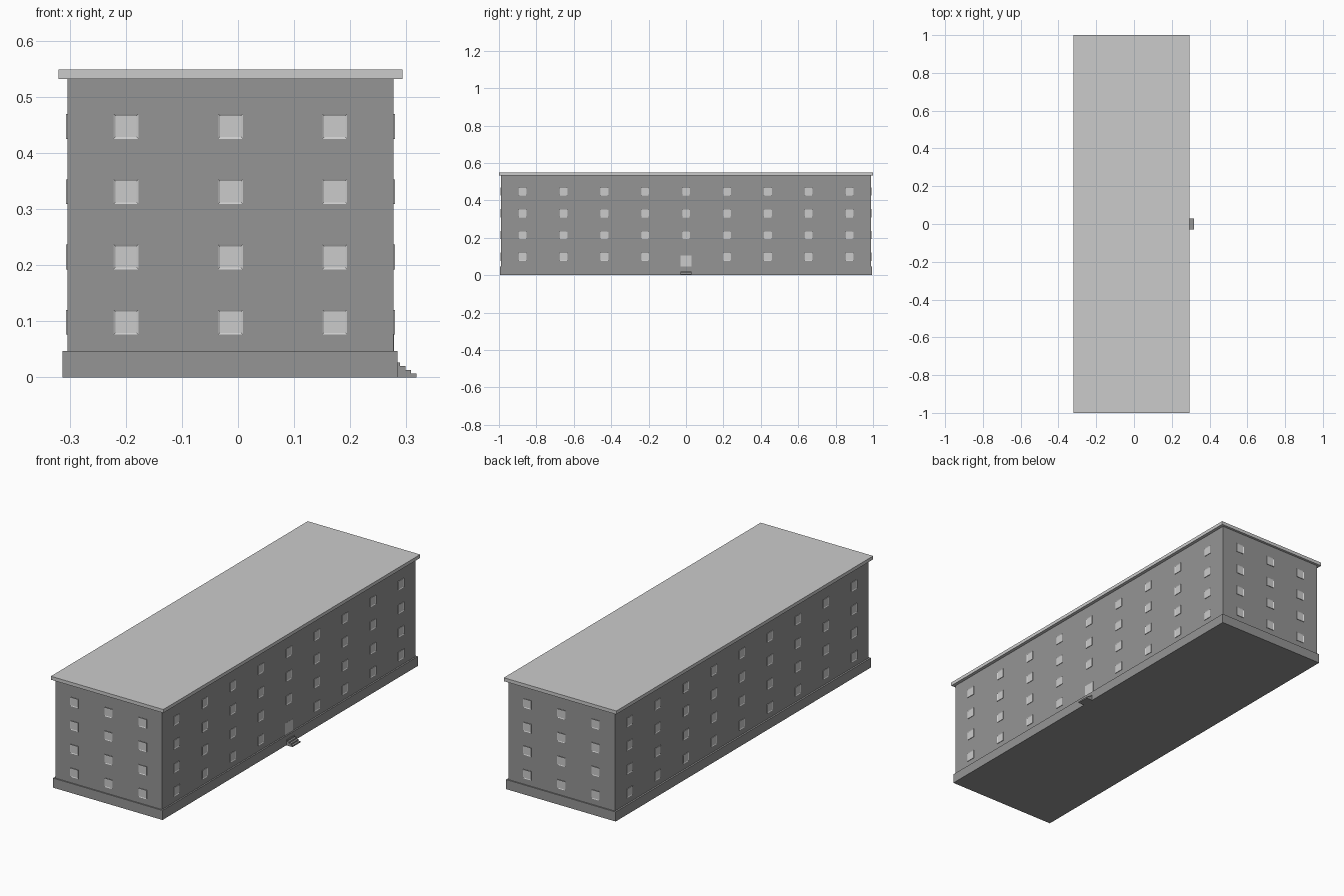
import bpy, bmesh
from math import pi
from mathutils import Matrix, Vector

if "Cube" in bpy.data.objects:
    bpy.data.objects.remove(bpy.data.objects["Cube"])

CX = -0.0135                      # centre line of the building
HALF_W, HALF_L = 0.2905, 0.988    # wall half sizes

dark = bpy.data.materials.new("dark_grey")
dark.diffuse_color = (0.3, 0.3, 0.3, 1)
dark.use_nodes = True
dark.node_tree.nodes["Principled BSDF"].inputs["Base Color"].default_value = dark.diffuse_color


def finish(name, bm, mat=None):
    mesh = bpy.data.meshes.new(name)
    bm.to_mesh(mesh)
    bm.free()
    obj = bpy.data.objects.new(name, mesh)
    if mat:
        mesh.materials.append(mat)
    bpy.context.collection.objects.link(obj)
    return obj


def box(name, x0, x1, y0, y1, z0, z1, mat=None):
    bm = bmesh.new()
    centre = Vector((x0 + x1, y0 + y1, z0 + z1)) / 2
    size = (x1 - x0, y1 - y0, z1 - z0)
    bmesh.ops.create_cube(bm, size=1, matrix=Matrix.Translation(centre) @ Matrix.Diagonal((*size, 1)))
    return finish(name, bm, mat)


def window_wall(name, columns, distance, angle, skip=()):
    """Framed windows on a wall facing -y, then turned to the wanted side."""
    bm = bmesh.new()
    for u in columns:
        for floor in range(4):
            if (u, floor) in skip:
                continue
            place = Matrix.Translation((u, -distance, 0.0985 + floor * 0.1163))
            made = bmesh.ops.create_cube(bm, size=1, matrix=place @ Matrix.Diagonal((0.044, 0.005, 0.044, 1)))
            faces = {f for v in made["verts"] for f in v.link_faces}
            front = min(faces, key=lambda f: f.calc_center_median().y)
            # sunken pane inside the frame
            bmesh.ops.inset_region(bm, faces=[front], thickness=0.003, use_even_offset=True)
            bmesh.ops.translate(bm, verts=front.verts, vec=(0, 0.0018, 0))
    bmesh.ops.recalc_face_normals(bm, faces=bm.faces)
    bm.transform(Matrix.Translation((CX, 0, 0)) @ Matrix.Rotation(angle, 4, "Z"))
    return finish(name, bm)


# Main masses
box("plinth", CX - 0.299, CX + 0.298, -0.994, 0.994, 0, 0.047, dark)
box("walls", CX - HALF_W, CX + HALF_W, -HALF_L, HALF_L, 0.047, 0.532, dark)
box("roof_slab", CX - 0.3065, CX + 0.3065, -1, 1, 0.532, 0.549)

# Windows on all four sides; the door replaces the middle ground-floor one
short_cols = [i * 0.186 for i in (-1, 0, 1)]
long_cols = [i * 0.2185 for i in range(-4, 5)]
window_wall("front_windows", short_cols, HALF_L, 0)
window_wall("back_windows", short_cols, HALF_L, pi)
window_wall("right_windows", long_cols, HALF_W, pi / 2, skip={(0.0, 0)})
window_wall("left_windows", long_cols, HALF_W, -pi / 2)

# Entrance
wall_x = CX + HALF_W
box("door", wall_x - 0.005, wall_x + 0.001, -0.03, 0.03, 0.047, 0.105)

# Entrance steps as one stepped profile pushed along y
bm = bmesh.new()
profile = [(0.28, 0)]
for i in range(4):
    x, z = 0.3185 - i * 0.0098, (i + 1) * 0.0067
    profile += [(x, z - 0.0067), (x, z)]
profile.append((0.28, 4 * 0.0067))
side = bm.faces.new([bm.verts.new((x, -0.03, z)) for x, z in profile])
pushed = bmesh.ops.extrude_face_region(bm, geom=[side])["geom"]
bmesh.ops.translate(bm, verts=[g for g in pushed if isinstance(g, bmesh.types.BMVert)], vec=(0, 0.06, 0))
bmesh.ops.recalc_face_normals(bm, faces=bm.faces)
finish("entrance_steps", bm, dark)
